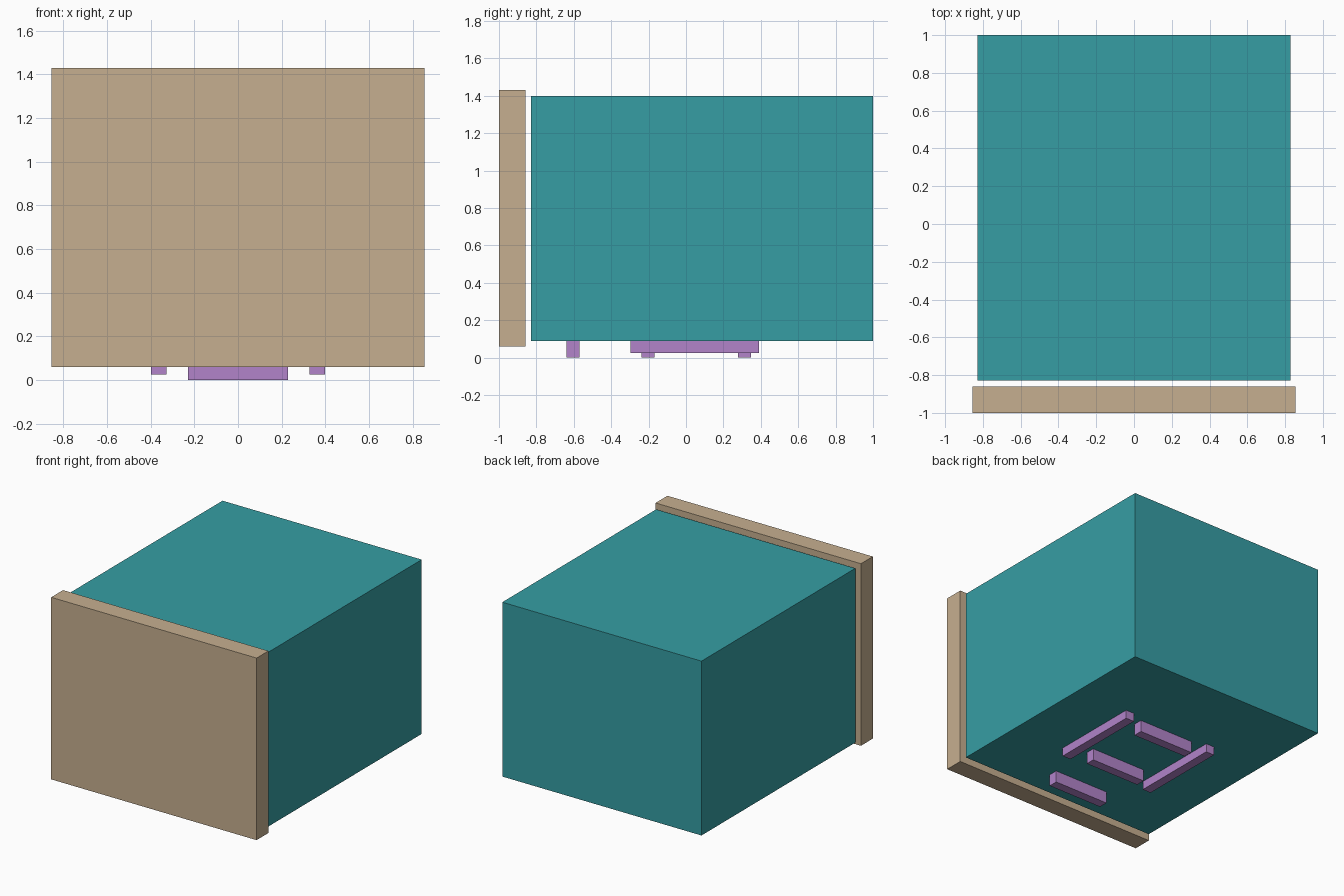
import bpy
import bmesh

if "Cube" in bpy.data.objects:
    bpy.data.objects.remove(bpy.data.objects["Cube"])


def material(name, rgb):
    """Flat colour from sRGB 0-255, stored as linear."""
    lin = [((c / 255 + 0.055) / 1.055) ** 2.4 for c in rgb]
    mat = bpy.data.materials.new(name)
    mat.diffuse_color = (*lin, 1.0)
    mat.use_nodes = True
    mat.node_tree.nodes["Principled BSDF"].inputs["Base Color"].default_value = mat.diffuse_color
    return mat


def box(name, x, y, z, mat):
    """Box spanning the given (min, max) ranges."""
    bm = bmesh.new()
    bmesh.ops.create_cube(bm, size=1.0)
    spans = (x, y, z)
    for v in bm.verts:
        v.co = [lo + (c + 0.5) * (hi - lo) for c, (lo, hi) in zip(v.co, spans)]
    mesh = bpy.data.meshes.new(name)
    bm.to_mesh(mesh)
    bm.free()
    mesh.materials.append(mat)
    obj = bpy.data.objects.new(name, mesh)
    bpy.context.collection.objects.link(obj)
    return obj


tan = material("tan", (198, 175, 144))
teal = material("teal", (54, 158, 164))
purple = material("purple", (178, 132, 202))

BOTTOM = 0.088

# Main body and the separate front panel
box("body", (-0.829, 0.829), (-0.829, 1.0), (BOTTOM, 1.4), teal)
box("front_panel", (-0.855, 0.855), (-1.0, -0.859), (0.06, 1.43), tan)

# Two long runners under the body
for side, (x0, x1) in {"left": (-0.398, -0.328), "right": (0.328, 0.398)}.items():
    box(f"{side}_runner", (x0, x1), (-0.296, 0.39), (0.024, BOTTOM), purple)

# Three cross bars the model stands on
for place, y in {"front": -0.604, "middle": -0.203, "back": 0.312}.items():
    box(f"{place}_cross_bar", (-0.228, 0.228), (y - 0.035, y + 0.035), (0.0, BOTTOM), purple)
